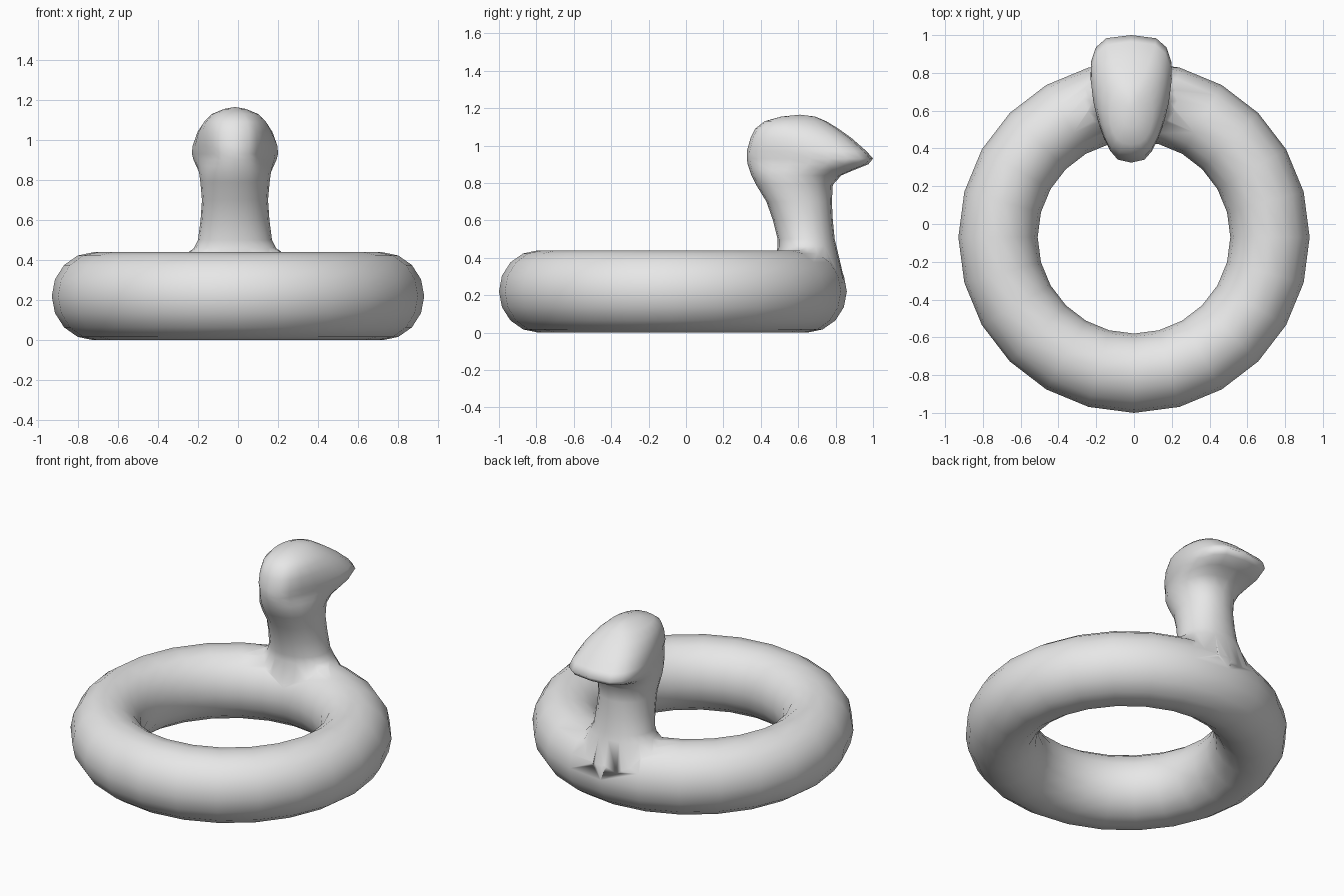
import bpy, bmesh, math

cube = bpy.data.objects.get("Cube")
if cube:
    bpy.data.objects.remove(cube, do_unlink=True)

MAJOR, TUBE, HALF_H = 0.72, 0.21, 0.22
CENTER_Y, HEAD_X, SIDES = -0.07, -0.015, 20

grey = bpy.data.materials.new("light grey")
grey.use_nodes = True
grey.diffuse_color = (0.8, 0.8, 0.8, 1)
grey.node_tree.nodes["Principled BSDF"].inputs["Base Color"].default_value = (0.8, 0.8, 0.8, 1)


def ring_height(x, y):
    """Height of the ring's upper surface at a point in plan."""
    off = (math.hypot(x, y - CENTER_Y) - MAJOR) / TUBE
    return HALF_H * (1 + math.sqrt(max(0, 1 - off * off)))


def egg(back, front, half_width, taper, power):
    """Plan outline that widens toward the beak as taper grows."""
    mid, reach = (back + front) / 2, (front - back) / 2
    for i in range(SIDES):
        a = 2 * math.pi * i / SIDES
        c, s = math.cos(a), math.sin(a)
        x = half_width * math.copysign(abs(s) ** power, s) * (1 + taper * c)
        yield HEAD_X + x, mid + reach * c


# Swimming ring
bpy.ops.mesh.primitive_torus_add(major_segments=24, minor_segments=16,
                                 major_radius=MAJOR, minor_radius=TUBE,
                                 location=(0, CENTER_Y, HALF_H))
ring = bpy.context.object
ring.name = "float_ring"
ring.scale.z = HALF_H / TUBE
bpy.ops.object.transform_apply(location=True, rotation=False, scale=True)
ring.data.materials.append(grey)

# Neck and head: z, back y, front y, half width, taper, outline power
sections = [
    (0.46, 0.49, 0.805, 0.205, 0, 0.9),
    (0.50, 0.49, 0.795, 0.185, 0, 0.9),
    (0.60, 0.465, 0.785, 0.172, 0, 0.9),
    (0.70, 0.43, 0.78, 0.165, 0, 0.9),
    (0.79, 0.375, 0.785, 0.173, 0.05, 0.85),
    (0.84, 0.35, 0.83, 0.18, 0.12, 0.75),
    (0.87, 0.34, 0.90, 0.187, 0.22, 0.65),
    (0.90, 0.33, 0.975, 0.195, 0.3, 0.6),
    (0.93, 0.325, 1.0, 0.2, 0.35, 0.6),
    (0.97, 0.325, 0.965, 0.2, 0.3, 0.6),
    (1.04, 0.345, 0.885, 0.182, 0.2, 0.65),
    (1.09, 0.37, 0.815, 0.155, 0.1, 0.7),
    (1.13, 0.42, 0.75, 0.115, 0, 0.8),
    (1.155, 0.51, 0.69, 0.055, 0, 1),
]
bm = bmesh.new()
# The flared foot follows the ring, sunk slightly below its surface
loops = [[bm.verts.new((x, y, ring_height(x, y) - 0.02))
          for x, y in egg(0.46, 0.85, 0.27, 0, 1)]]
for z, *shape in sections:
    loops.append([bm.verts.new((x, y, z)) for x, y in egg(*shape)])
for low, high in zip(loops, loops[1:]):
    for i in range(SIDES):
        j = (i + 1) % SIDES
        bm.faces.new((low[i], low[j], high[j], high[i]))
crown = bm.verts.new((HEAD_X, 0.61, 1.165))
foot = bm.verts.new((HEAD_X, 0.65, 0.3))
for i in range(SIDES):
    j = (i + 1) % SIDES
    bm.faces.new((loops[-1][i], loops[-1][j], crown))
    bm.faces.new((loops[0][j], loops[0][i], foot))
bmesh.ops.recalc_face_normals(bm, faces=bm.faces)
mesh = bpy.data.meshes.new("neck_and_head")
bm.to_mesh(mesh)
bm.free()
head = bpy.data.objects.new("neck_and_head", mesh)
bpy.context.collection.objects.link(head)
mesh.materials.append(grey)

# Weld the neck into the ring as one skin
weld = ring.modifiers.new("join_neck", 'BOOLEAN')
weld.operation = 'UNION'
weld.solver = 'EXACT'
weld.object = head
bpy.context.view_layer.objects.active = ring
bpy.ops.object.modifier_apply(modifier=weld.name)
bpy.data.objects.remove(head, do_unlink=True)
ring.name = "float_ring_with_head"
for poly in ring.data.polygons:
    poly.use_smooth = True
